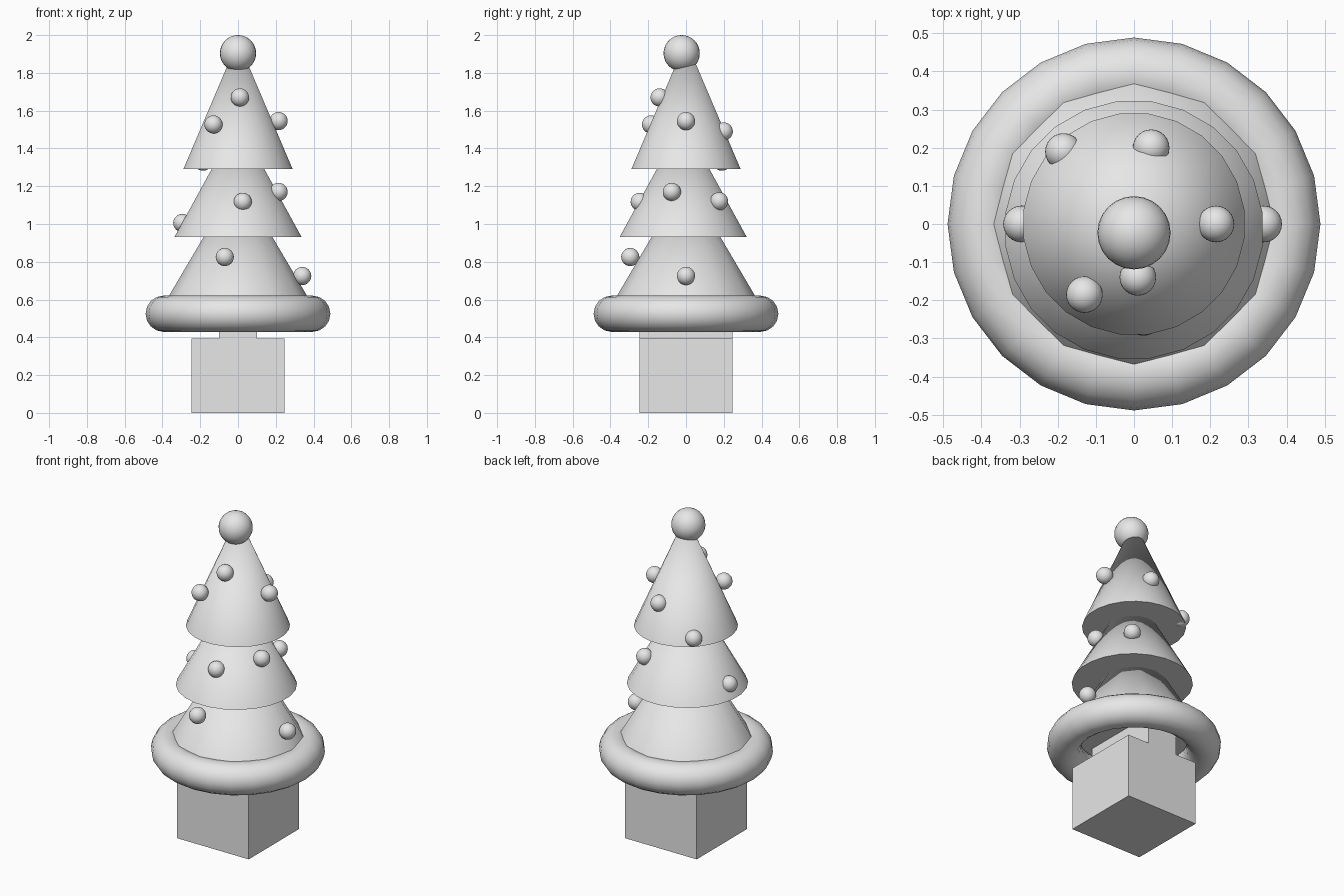
import bpy, math

cube = bpy.data.objects.get("Cube")
if cube:
    bpy.data.objects.remove(cube, do_unlink=True)

# One plain grey for the whole model
grey = bpy.data.materials.new("light grey")
grey.use_nodes = True
colour = (0.8, 0.8, 0.8, 1)
grey.diffuse_color = colour
grey.node_tree.nodes["Principled BSDF"].inputs["Base Color"].default_value = colour


def finish(name, smooth=True):
    """Name the new object, colour it and set its shading."""
    obj = bpy.context.object
    obj.name = name
    obj.data.materials.append(grey)
    if smooth:
        bpy.ops.object.shade_smooth_by_angle(angle=math.radians(50))
    return obj


def box(name, size, z):
    bpy.ops.mesh.primitive_cube_add(size=1, location=(0, 0, z + size[2] / 2))
    obj = finish(name, smooth=False)
    for v in obj.data.vertices:
        v.co = [c * s for c, s in zip(v.co, size)]


def tier(name, sides, radius, base, apex, y=0, turn=0):
    bpy.ops.mesh.primitive_cone_add(
        vertices=sides, radius1=radius, radius2=0, depth=apex - base,
        location=(0, y, (base + apex) / 2), rotation=(0, 0, turn))
    finish(name)


def ball(name, radius, location):
    bpy.ops.mesh.primitive_uv_sphere_add(
        segments=24, ring_count=16, radius=radius, location=location)
    finish(name)


# Pot and trunk
box("pot", (0.49, 0.49, 0.395), 0)
box("trunk", (0.2, 0.49, 0.25), 0.37)

# Three stacked cones of foliage
half_step = math.pi / 24
tier("lower_foliage", 12, 0.392, 0.575, 1.24)
tier("middle_foliage", 24, 0.34, 0.93, 1.545, y=-0.015, turn=half_step)
tier("upper_foliage", 24, 0.292, 1.29, 1.97, turn=half_step)

# Rounded ring around the lowest foliage
bpy.ops.mesh.primitive_torus_add(
    major_segments=24, minor_segments=16, major_radius=0.393,
    minor_radius=0.096, location=(0, 0, 0.525))
finish("base_ring")

# Ball on the tip
ball("top_ball", 0.096, (0, -0.023, 1.904))

# Small ornaments
ornaments = [
    (0.01, -0.14, 1.67), (-0.13, -0.185, 1.527), (0.215, 0, 1.545),
    (0.045, 0.2, 1.49), (-0.185, 0.19, 1.33),
    (0.215, -0.075, 1.17), (0.025, -0.245, 1.117), (0.16, 0.175, 1.12),
    (-0.295, 0, 1.005), (-0.07, -0.295, 0.825), (0.34, 0, 0.725),
]
for i, place in enumerate(ornaments):
    ball(f"ornament_{i + 1}", 0.048, place)
